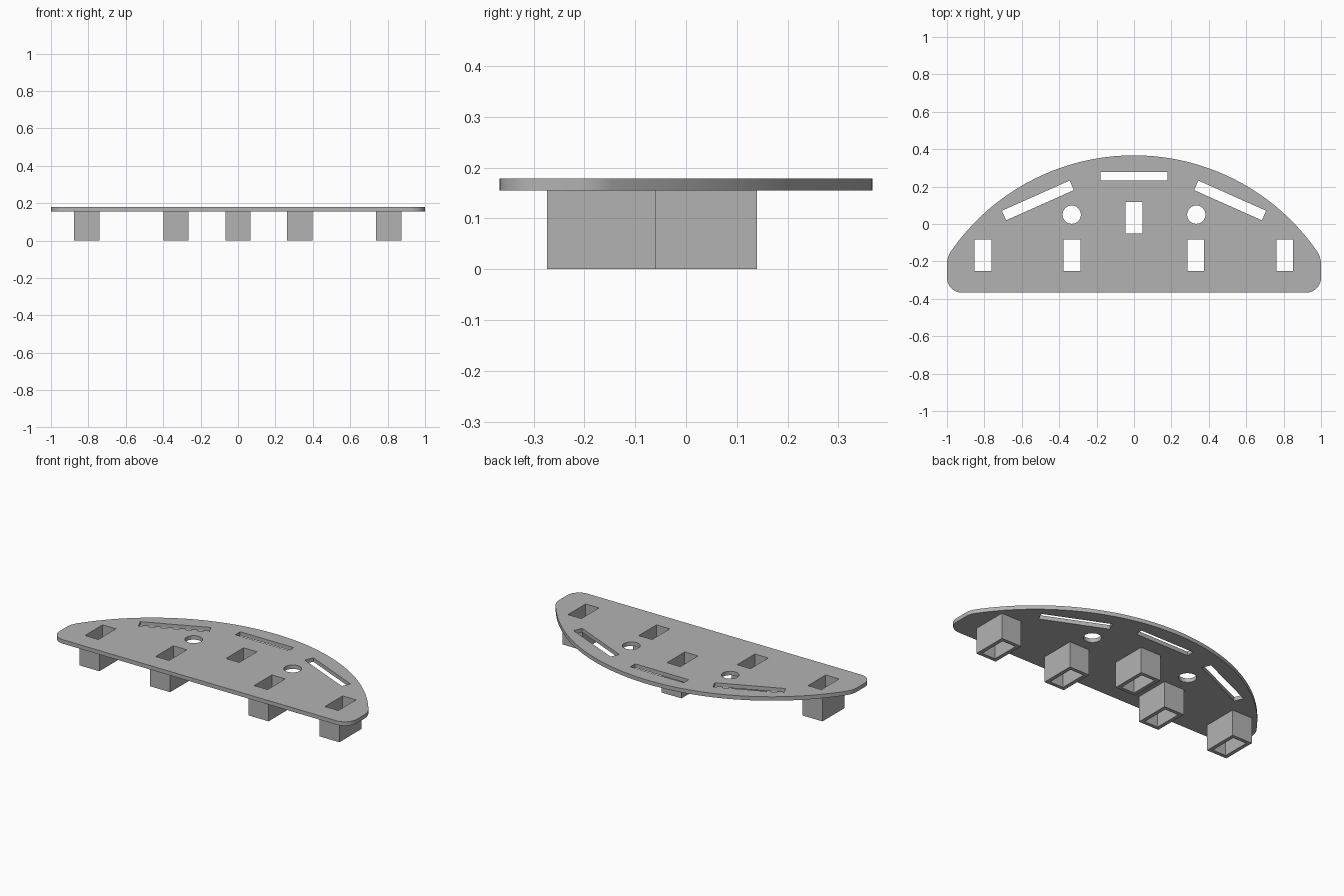
import bpy
from math import sin, cos, radians, sqrt, atan2, degrees
import bmesh

cube = bpy.data.objects.get("Cube")
if cube:
    bpy.data.objects.remove(cube, do_unlink=True)

grey = bpy.data.materials.new("plain grey")
grey.use_nodes = True
colour = (0.45, 0.45, 0.45, 1)
grey.diffuse_color = colour
grey.node_tree.nodes["Principled BSDF"].inputs["Base Color"].default_value = colour


def arc(cx, cy, r, start, end, steps):
    """Points on a circular arc, angles in degrees."""
    angles = [radians(start + (end - start) * i / steps) for i in range(steps + 1)]
    return [(cx + r * cos(a), cy + r * sin(a)) for a in angles]


def rect(cx, cy, w, h, turn=0):
    """Corners of a turned rectangle."""
    c, s = cos(radians(turn)), sin(radians(turn))
    corners = [(-w / 2, -h / 2), (w / 2, -h / 2), (w / 2, h / 2), (-w / 2, h / 2)]
    return [(cx + x * c - y * s, cy + x * s + y * c) for x, y in corners]


def extruded(name, loops, z0, z1):
    """Solid from an outer loop with hole loops, between two heights."""
    curve = bpy.data.curves.new(name + "_profile", "CURVE")
    curve.dimensions = "2D"
    curve.fill_mode = "BOTH"
    curve.extrude = (z1 - z0) / 2
    for loop in loops:
        spline = curve.splines.new("POLY")
        spline.points.add(len(loop) - 1)
        for point, (x, y) in zip(spline.points, loop):
            point.co = (x, y, 0, 1)
        spline.use_cyclic_u = True
    helper = bpy.data.objects.new(name + "_helper", curve)
    bpy.context.collection.objects.link(helper)
    graph = bpy.context.evaluated_depsgraph_get()
    mesh = bpy.data.meshes.new_from_object(helper.evaluated_get(graph))
    bpy.data.objects.remove(helper, do_unlink=True)
    bpy.data.curves.remove(curve)

    # Weld the caps to the walls and lift into place
    bm = bmesh.new()
    bm.from_mesh(mesh)
    bmesh.ops.remove_doubles(bm, verts=bm.verts, dist=0.0001)
    bmesh.ops.translate(bm, verts=bm.verts, vec=(0, 0, (z0 + z1) / 2))
    bmesh.ops.recalc_face_normals(bm, faces=bm.faces)
    for face in bm.faces:
        face.smooth = True
        face.material_index = 0
    bm.to_mesh(mesh)
    bm.free()
    mesh.set_sharp_from_angle(angle=radians(30))
    mesh.materials.clear()
    mesh.materials.append(grey)
    mesh.name = name
    obj = bpy.data.objects.new(name, mesh)
    bpy.context.collection.objects.link(obj)
    return obj


# Plate outline: straight front, rounded corners, large arc at the back
PLATE_Z, TOP_Z = 0.155, 0.179
R, BACK, FRONT = 1.19, 0.367, -0.367
corner, shoulder = 0.08, 0.12
cy = BACK - R
sx = 1 - shoulder
sy = cy + sqrt((R - shoulder) ** 2 - sx ** 2)
lean = degrees(atan2(sy - cy, sx))
outline = arc(1 - corner, FRONT + corner, corner, -90, 0, 10)
outline += arc(sx, sy, shoulder, 0, lean, 8)
outline += arc(0, cy, R, lean, 180 - lean, 64)[1:-1]
outline += arc(-sx, sy, shoulder, 180 - lean, 180, 8)
outline += arc(-1 + corner, FRONT + corner, corner, 180, 270, 10)

# Legs: square tubes open at both ends
legs = {
    "outer_right_leg": (-0.808, -0.167),
    "inner_right_leg": (-0.332, -0.167),
    "middle_leg": (0, 0.033),
    "inner_left_leg": (0.33, -0.167),
    "outer_left_leg": (0.806, -0.167),
}
holes = []
for name, (x, y) in legs.items():
    bore = rect(x, y, 0.09, 0.17)
    holes.append(bore)
    extruded(name, [rect(x, y, 0.135, 0.213), bore], 0, PLATE_Z)

# Slots and round holes through the plate
holes.append(rect(0, 0.255, 0.36, 0.047))
for side in (-1, 1):
    holes.append(rect(side * 0.514, 0.126, 0.397, 0.056, -24 * side))
    holes.append(arc(side * 0.333, 0.05, 0.049, 0, 360, 32)[:-1])

extruded("plate", [outline] + holes, PLATE_Z, TOP_Z)
